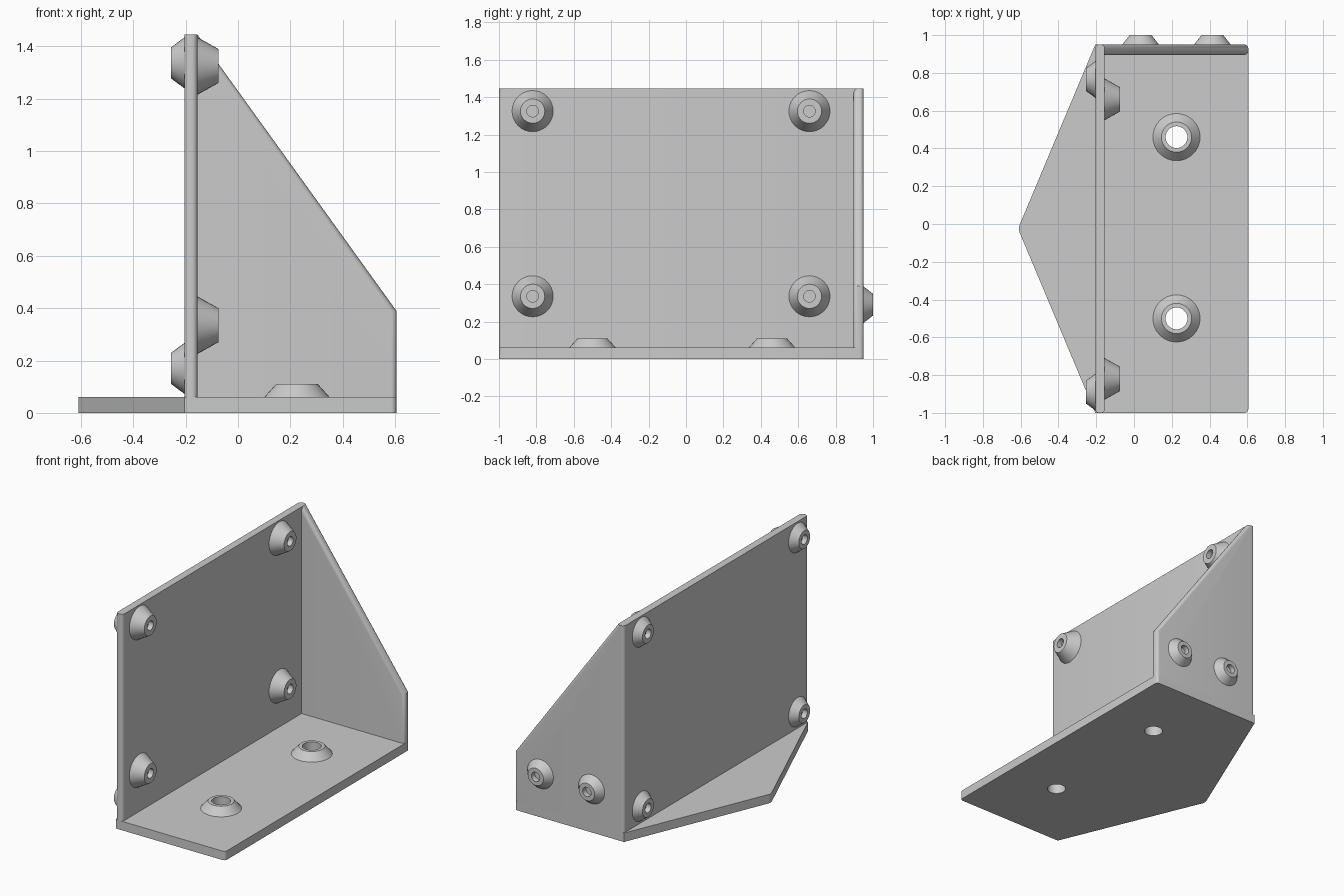
import bpy, bmesh, math
from mathutils import Vector, Matrix

if "Cube" in bpy.data.objects:
    bpy.data.objects.remove(bpy.data.objects["Cube"], do_unlink=True)

grey = bpy.data.materials.new("light_grey")
grey.use_nodes = True
grey.diffuse_color = (0.6, 0.6, 0.6, 1)
grey.node_tree.nodes["Principled BSDF"].inputs["Base Color"].default_value = grey.diffuse_color

THICK = 0.06           # base plate thickness
WALL_IN, WALL_OUT = -0.155, -0.205
BACK, FRONT, RIGHT, TOP = 0.95, -1.0, 0.605, 1.445
HOLES = [(0.225, 0.46), (0.225, -0.5)]


def finish(bm, name):
    bmesh.ops.recalc_face_normals(bm, faces=bm.faces)
    mesh = bpy.data.meshes.new(name)
    bm.to_mesh(mesh)
    bm.free()
    mesh.materials.append(grey)
    obj = bpy.data.objects.new(name, mesh)
    bpy.context.collection.objects.link(obj)
    bpy.ops.object.select_all(action='DESELECT')
    obj.select_set(True)
    bpy.context.view_layer.objects.active = obj
    bpy.ops.object.shade_smooth_by_angle(angle=math.radians(32))
    return obj


def rounded(corners, steps=6):
    """Outline from (x, y, radius) corners, each rounded by an arc."""
    out = []
    for i, (x, y, r) in enumerate(corners):
        p = Vector((x, y))
        if r == 0:
            out.append(p)
            continue
        a = (Vector(corners[i - 1][:2]) - p).normalized()
        b = (Vector(corners[(i + 1) % len(corners)][:2]) - p).normalized()
        half = a.angle(b) / 2
        centre = p + (a + b).normalized() * r / math.sin(half)
        start = p + a * r / math.tan(half) - centre
        end = p + b * r / math.tan(half) - centre
        sweep = start.angle_signed(end)      # clockwise positive
        for k in range(steps + 1):
            out.append(centre + Matrix.Rotation(-sweep * k / steps, 2) @ start)
    return out


def slab(outline, height, holes=()):
    """Extrude a flat outline, with optional holes, along z."""
    bm = bmesh.new()
    edges = []
    for loop in [outline, *holes]:
        vs = [bm.verts.new((p[0], p[1], 0)) for p in loop]
        if holes:
            edges += [bm.edges.new((vs[i - 1], vs[i])) for i in range(len(vs))]
        else:
            bm.faces.new(vs)
    if holes:
        bmesh.ops.triangle_fill(bm, edges=edges, use_beauty=True, normal=(0, 0, 1))
    ext = bmesh.ops.extrude_face_region(bm, geom=bm.faces[:], use_keep_orig=True)
    moved = [g for g in ext["geom"] if isinstance(g, bmesh.types.BMVert)]
    bmesh.ops.translate(bm, verts=moved, vec=(0, 0, height))
    return bm


def circle(x, y, r, n=32):
    return [(x + r * math.cos(math.tau * k / n), y + r * math.sin(math.tau * k / n))
            for k in range(n)]


def boss(name, place, axis, base, top, height, bore, depth=None, n=32):
    """Cone-shaped boss; the bore is blind when a depth is given."""
    bm = bmesh.new()
    floor = 0 if depth is None else height - depth
    rings = []
    for r, z in ((base, 0), (top, height), (bore, height), (bore, floor)):
        rings.append([bm.verts.new((x, y, z)) for x, y in circle(0, 0, r, n)])
    for a, b in zip(rings, rings[1:]):
        for k in range(n):
            bm.faces.new((a[k - 1], a[k], b[k], b[k - 1]))
    if depth is not None:
        bm.faces.new(rings[-1])
    obj = finish(bm, name)
    obj.location = place
    obj.rotation_mode = 'QUATERNION'
    obj.rotation_quaternion = Vector(axis).to_track_quat('Z', 'Y')


# Base plate with a pointed side and two through holes
plan = rounded([(RIGHT, FRONT, 0.02), (RIGHT, BACK, 0.02), (WALL_OUT, BACK, 0),
                (-0.614, -0.025, 0.05), (WALL_OUT, FRONT, 0)])
finish(slab(plan, THICK, [circle(x, y, 0.058) for x, y in HOLES]), "base_plate")

# Upright wall with rounded vertical edges
plan = rounded([(WALL_IN, FRONT, 0.02), (WALL_IN, BACK, 0.02),
                (WALL_OUT, BACK, 0.02), (WALL_OUT, FRONT, 0.02)])
wall = finish(slab(plan, TOP - THICK), "upright_wall")
wall.location.z = THICK

# Sloped back gusset, rounded along its free edges
bm = slab([(-0.18, THICK), (RIGHT, THICK), (RIGHT, 0.39), (WALL_IN, TOP), (-0.18, TOP)], 0.055)
free = []
for e in bm.edges:
    a, b = (v.co for v in e.verts)
    mid = (a + b) / 2
    if abs(a.z - b.z) < 0.001 and mid.x > 0.1 and mid.y > 0.1:
        free.append(e)
bmesh.ops.bevel(bm, geom=free, offset=0.02, segments=4, profile=0.5, affect='EDGES')
bm.transform(Matrix.Translation((0, BACK, 0)) @ Matrix.Rotation(math.pi / 2, 4, 'X'))
finish(bm, "back_gusset")

# Bosses around the base holes
for i, (x, y) in enumerate(HOLES):
    boss(f"base_boss_{i + 1}", (x, y, THICK), (0, 0, 1), 0.125, 0.08, 0.05, 0.058)

# Large bosses inside the wall, small bosses outside it
for i, (y, z) in enumerate([(y, z) for y in (-0.82, 0.66) for z in (0.335, 1.325)]):
    boss(f"inner_wall_boss_{i + 1}", (WALL_IN, y, z), (1, 0, 0), 0.11, 0.065, 0.08, 0.031, 0.035)
for i, (y, z) in enumerate([(y, z) for y in (-0.89, 0.765) for z in (0.17, 1.337)]):
    boss(f"outer_wall_boss_{i + 1}", (WALL_OUT, y, z), (-1, 0, 0), 0.097, 0.06, 0.05, 0.031, 0.035)

# Small bosses behind the gusset
for i, x in enumerate((0.035, 0.415)):
    boss(f"gusset_boss_{i + 1}", (x, BACK, 0.29), (0, 1, 0), 0.097, 0.058, 0.05, 0.031, 0.035)
